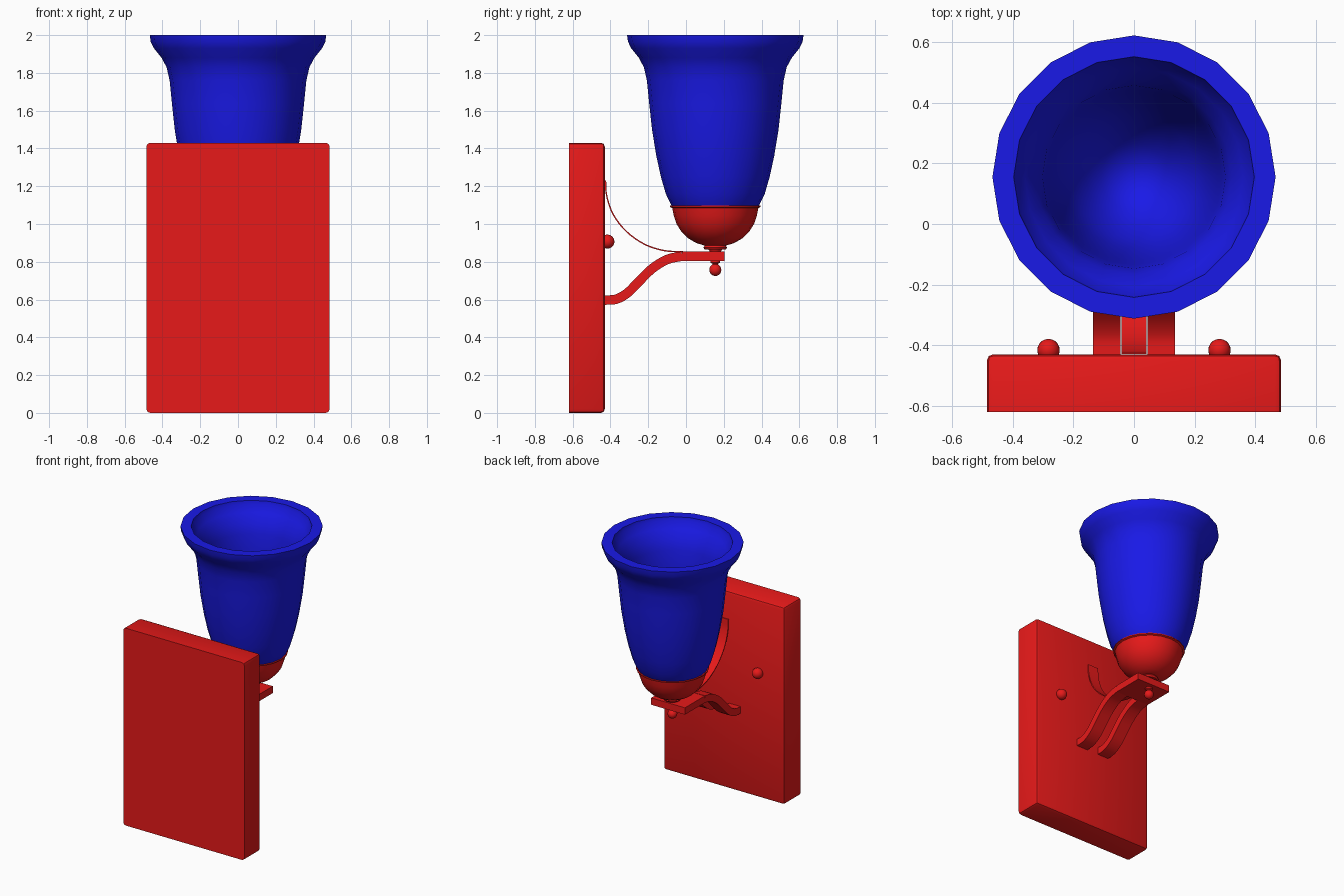
import bpy, bmesh, math
from mathutils import Vector

if "Cube" in bpy.data.objects:
    bpy.data.objects.remove(bpy.data.objects["Cube"])

AXIS_Y = 0.155


def material(name, color):
    m = bpy.data.materials.new(name)
    m.diffuse_color = color
    m.use_nodes = True
    m.node_tree.nodes["Principled BSDF"].inputs["Base Color"].default_value = m.diffuse_color
    return m


RED = material("red_metal", (0.8, 0.01, 0.01, 1))
BLUE = material("blue_glass", (0.01, 0.01, 0.8, 1))


def finish(bm, name, mat, angle=40):
    bmesh.ops.recalc_face_normals(bm, faces=bm.faces[:])
    me = bpy.data.meshes.new(name)
    bm.to_mesh(me)
    bm.free()
    ob = bpy.data.objects.new(name, me)
    bpy.context.collection.objects.link(ob)
    me.materials.append(mat)
    bpy.ops.object.select_all(action='DESELECT')
    ob.select_set(True)
    bpy.context.view_layer.objects.active = ob
    bpy.ops.object.shade_smooth_by_angle(angle=math.radians(angle))
    return ob


def lathe(name, profile, mat, sides=20):
    """Spin an (r, z) profile around the lamp axis."""
    bm = bmesh.new()
    vs = [bm.verts.new((r, AXIS_Y, z)) for r, z in profile]
    es = [bm.edges.new(p) for p in zip(vs, vs[1:])]
    bmesh.ops.spin(bm, geom=vs + es, cent=(0, AXIS_Y, 0), axis=(0, 0, 1),
                   angle=math.tau, steps=sides, use_duplicate=False)
    bmesh.ops.remove_doubles(bm, verts=bm.verts[:], dist=1e-4)
    return finish(bm, name, mat)


def smooth_path(pts, n=4):
    """Catmull-Rom resampling of a 2D path."""
    p = [Vector(q) for q in pts]
    p = [2 * p[0] - p[1]] + p + [2 * p[-1] - p[-2]]
    out = []
    for a, b, c, d in zip(p, p[1:], p[2:], p[3:]):
        for i in range(n):
            t = i / n
            out.append(0.5 * (2 * b + (c - a) * t + (2 * a - 5 * b + 4 * c - d) * t**2
                              + (3 * b - a - 3 * c + d) * t**3))
    return out + [p[-2]]


def ribbon(name, path, thick, x0, x1):
    """Strap following a (y, z) path, spanning x0..x1."""
    bm = bmesh.new()
    rings = []
    for i, p in enumerate(path):
        t = path[min(i + 1, len(path) - 1)] - path[max(i - 1, 0)]
        n = Vector((-t.y, t.x)).normalized() * thick / 2
        rings.append([bm.verts.new((x, *q)) for x, q in
                      ((x0, p + n), (x1, p + n), (x1, p - n), (x0, p - n))])
    for a, b in zip(rings, rings[1:]):
        for k in range(4):
            bm.faces.new((a[k], a[(k + 1) % 4], b[(k + 1) % 4], b[k]))
    bm.faces.new(rings[0])
    bm.faces.new(rings[-1])
    return finish(bm, name, RED)


def box(bm, lo, hi):
    vs = bmesh.ops.create_cube(bm, size=1)["verts"]
    for v in vs:
        v.co = [(l + h) / 2 + c * (h - l) for l, h, c in zip(lo, hi, v.co)]


def ball(name, loc, r):
    bm = bmesh.new()
    bmesh.ops.create_uvsphere(bm, u_segments=20, v_segments=12, radius=r)
    bmesh.ops.translate(bm, verts=bm.verts[:], vec=loc)
    return finish(bm, name, RED)


# Wall plate, all edges softened except those of the wall side
bm = bmesh.new()
box(bm, (-0.485, -0.62, 0), (0.485, -0.43, 1.43))
edges = [e for e in bm.edges if max(v.co.y for v in e.verts) > -0.5]
bmesh.ops.bevel(bm, geom=edges, offset=0.02, segments=2, profile=0.5, affect='EDGES')
finish(bm, "wall_plate", RED)

# Mounting screws
for side, x in (("left", -0.282), ("right", 0.282)):
    ball("screw_" + side, (x, -0.416, 0.907), 0.037)

# Arm: flat end, two lower prongs and a thin upper tongue
bm = bmesh.new()
box(bm, (-0.135, -0.02, 0.805), (0.135, 0.205, 0.855))
finish(bm, "arm_end", RED)
prong = smooth_path([(-0.435, 0.597), (-0.37, 0.602), (-0.31, 0.635), (-0.25, 0.695),
                     (-0.18, 0.763), (-0.1, 0.812), (-0.02, 0.83)])
ribbon("prong_left", prong, 0.05, -0.135, -0.045)
ribbon("prong_right", prong, 0.05, 0.045, 0.135)
tongue = smooth_path([(-0.426, 1.23), (-0.42, 1.15), (-0.385, 1.05), (-0.315, 0.96),
                      (-0.22, 0.893), (-0.12, 0.86), (-0.03, 0.853), (0.0, 0.852)])
ribbon("tongue", tongue, 0.007, -0.042, 0.042)

# Cup with thin lip, collar washer and finial
lathe("cup", [(0, 0.887), (0.06, 0.887), (0.10, 0.899), (0.145, 0.925), (0.18, 0.96),
              (0.205, 1.0), (0.22, 1.045), (0.228, 1.085), (0.24, 1.09), (0.24, 1.097),
              (0.22, 1.097), (0.2, 1.03), (0.15, 0.96), (0, 0.92)], RED)
lathe("collar", [(0, 0.855), (0.03, 0.855), (0.035, 0.864), (0.055, 0.864), (0.063, 0.875),
                 (0.055, 0.886), (0.035, 0.888), (0, 0.9)], RED)
lathe("finial_neck", [(0, 0.81), (0.025, 0.81), (0.025, 0.795), (0.014, 0.79),
                      (0.014, 0.77), (0, 0.77)], RED)
ball("finial_ball", (0, AXIS_Y, 0.757), 0.032)

# Bell-shaped glass shade with thick wall
outer = [(0.0, 0.925), (0.1, 0.95), (0.17, 1.01), (0.228, 1.09), (0.262, 1.16), (0.288, 1.25),
         (0.312, 1.36), (0.335, 1.5), (0.350, 1.64), (0.362, 1.76), (0.378, 1.83), (0.405, 1.88),
         (0.445, 1.93), (0.462, 1.965), (0.467, 2.0)]
inner = [(0.397, 2.0), (0.392, 1.975), (0.36, 1.93), (0.322, 1.87), (0.302, 1.8), (0.29, 1.7),
         (0.277, 1.56), (0.26, 1.42), (0.236, 1.29), (0.205, 1.19), (0.16, 1.11),
         (0.11, 1.045), (0.05, 1.005), (0.0, 1.0)]
lathe("glass_shade", outer + inner, BLUE)
